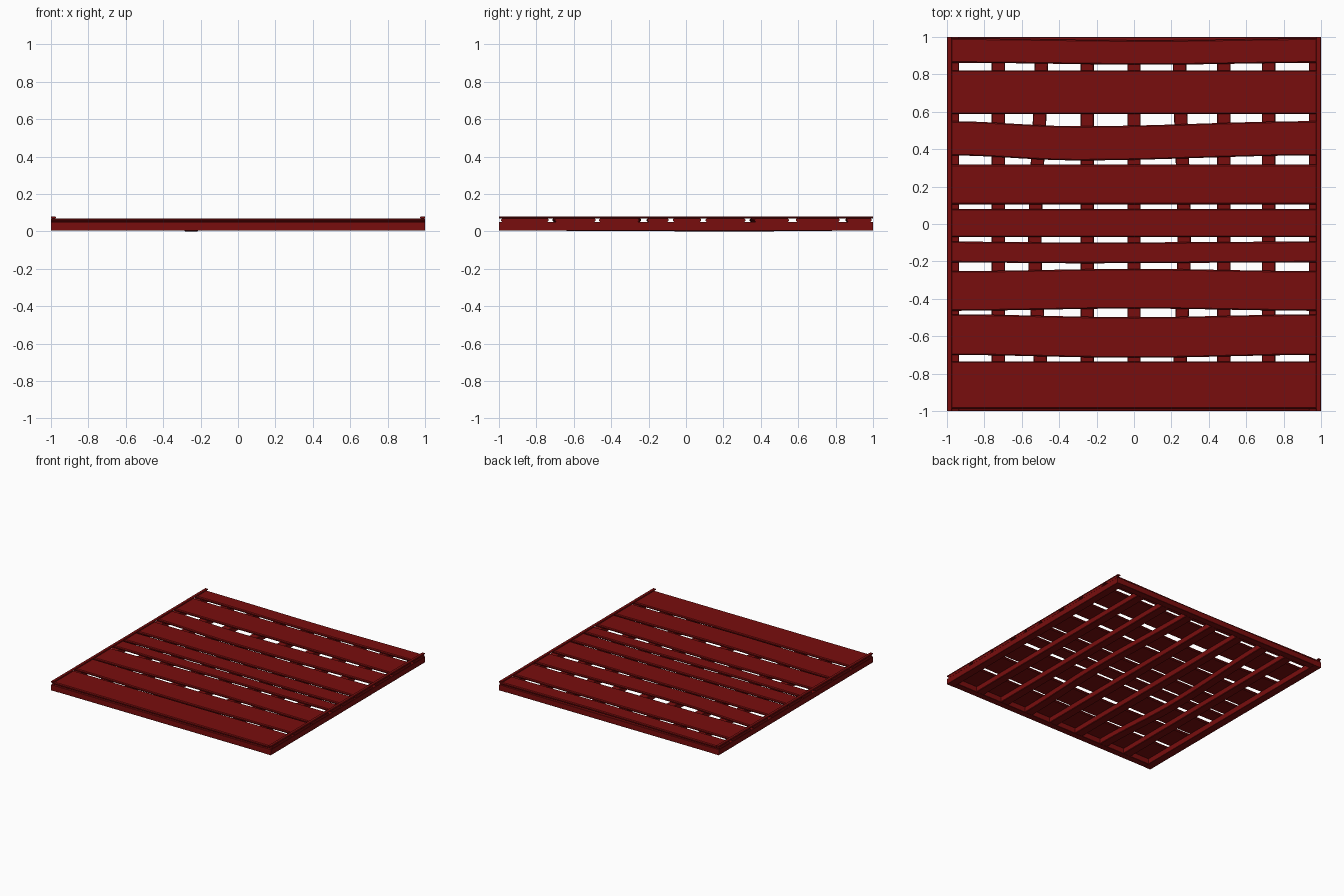
import bpy
import bmesh
import math

cube = bpy.data.objects.get("Cube")
if cube:
    bpy.data.objects.remove(cube, do_unlink=True)

red = bpy.data.materials.new("dark_red_paint")
red.use_nodes = True
red.diffuse_color = (0.19, 0.004, 0.004, 1)
red.node_tree.nodes["Principled BSDF"].inputs["Base Color"].default_value = (0.19, 0.004, 0.004, 1)


def bell(t, peak):
    """Smooth bend: 0 at both ends, 1 at the peak."""
    end = 1 if t > peak else -1
    return 0.5 + 0.5 * math.cos(math.pi * (t - peak) / (end - peak))


def board(name, axis, lo, hi, z0, z1, half=1.0, bow=0, sag=0, peak=0, cut=0.004):
    """Chamfered timber running along an axis, optionally warped."""
    # octagonal cross-section across the timber
    section = [(lo + cut, z0), (hi - cut, z0), (hi, z0 + cut), (hi, z1 - cut),
               (hi - cut, z1), (lo + cut, z1), (lo, z1 - cut), (lo, z0 + cut)]
    steps = 24 if bow or sag else 1
    bm = bmesh.new()
    rings = []
    for i in range(steps + 1):
        t = 2 * i / steps - 1
        b = bell(t, peak)
        ring = []
        for side, z in section:
            drop = sag * b if z < (z0 + z1) / 2 else 0
            pos = (t * half, side + bow * b) if axis == "x" else (side + bow * b, t * half)
            ring.append(bm.verts.new((*pos, z + drop)))
        rings.append(ring)
    for a, b in zip(rings, rings[1:]):
        for k in range(8):
            n = (k + 1) % 8
            bm.faces.new((a[k], a[n], b[n], b[k]))
    bm.faces.new(rings[0])
    bm.faces.new(rings[-1])
    bmesh.ops.recalc_face_normals(bm, faces=bm.faces)
    mesh = bpy.data.meshes.new(name)
    bm.to_mesh(mesh)
    bm.free()
    mesh.materials.append(red)
    obj = bpy.data.objects.new(name, mesh)
    bpy.context.collection.objects.link(obj)
    return obj


BASE, DECK, TOP, CAP = 0.004, 0.051, 0.07, 0.08

# Outer frame and the cap strips along both sides
for side, s in (("left", 1), ("right", -1)):
    lo, hi = sorted((s * 0.935, s))
    board(side + "_side_beam", "y", lo, hi, BASE, DECK, cut=0.002)
    lo, hi = sorted((s * 0.974, s))
    board(side + "_cap_strip", "y", lo, hi, TOP, CAP, cut=0.003)
for end, s in (("back", 1), ("front", -1)):
    lo, hi = sorted((s * 0.945, s))
    board(end + "_end_beam", "x", lo, hi, BASE, DECK, half=0.935, cut=0.002)

# Joists under the deck: centre, sideways bow, downward sag, bend peak
joists = [(-0.725, 0, 0, 0), (-0.495, -0.035, 0, -0.15), (-0.25, 0, -0.004, 0.3),
          (0, 0, 0, 0), (0.243, 0.025, 0, -0.1), (0.48, 0, 0, 0), (0.72, 0, 0, 0)]
for i, (x, bow, sag, peak) in enumerate(joists):
    board(f"joist_{i + 1}", "y", x - 0.036, x + 0.036, BASE, DECK,
          half=0.945, bow=bow, sag=sag, peak=peak)

# Deck planks: front edge, back edge, sideways bow, bend peak
planks = [(-0.988, -0.735, 0, 0), (-0.483, -0.7, -0.015, 0), (-0.464, -0.252, 0.012, 0),
          (-0.205, -0.094, -0.005, -0.3), (-0.07, 0.08, 0, 0), (0.105, 0.317, 0, 0),
          (0.367, 0.55, -0.027, -0.3), (0.588, 0.822, 0, 0), (0.862, 0.992, -0.01, 0.1)]
for i, (a, b, bow, peak) in enumerate(planks):
    board(f"plank_{i + 1}", "x", min(a, b), max(a, b), DECK, TOP,
          half=0.999, bow=bow, peak=peak, cut=0.006)
